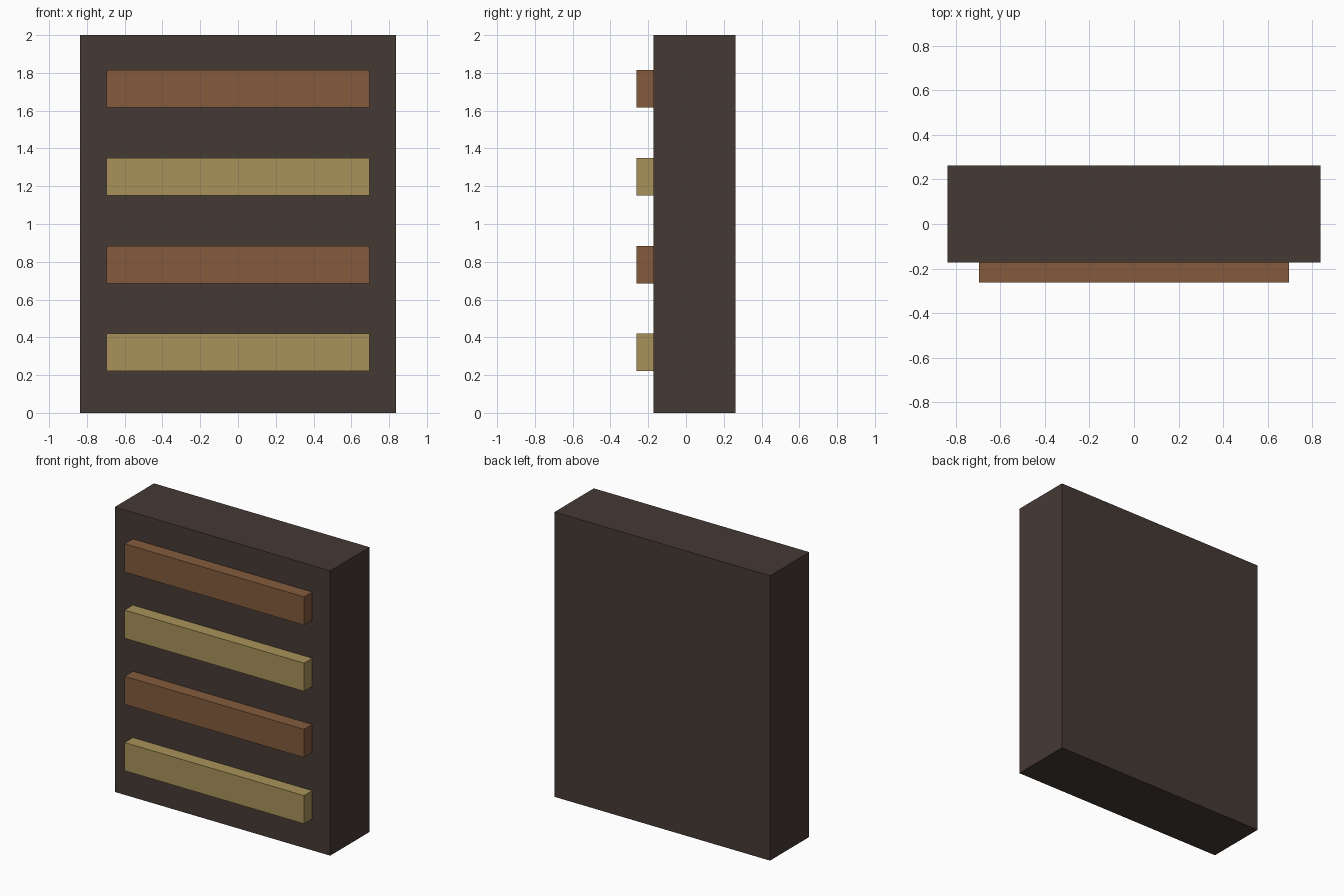
import bpy

if "Cube" in bpy.data.objects:
    bpy.data.objects.remove(bpy.data.objects["Cube"])


def material(name, rgb):
    mat = bpy.data.materials.new(name)
    mat.diffuse_color = (*rgb, 1.0)
    mat.use_nodes = True
    mat.node_tree.nodes["Principled BSDF"].inputs["Base Color"].default_value = mat.diffuse_color
    return mat


def box(name, lo, hi, mat):
    center = [(a + b) / 2 for a, b in zip(lo, hi)]
    bpy.ops.mesh.primitive_cube_add(size=1, location=center)
    ob = bpy.context.object
    ob.name = name
    ob.scale = [b - a for a, b in zip(lo, hi)]
    bpy.ops.object.transform_apply(location=False, rotation=False, scale=True)
    ob.data.materials.append(mat)
    return ob


dark = material("dark_brown", (0.060, 0.042, 0.036))
brown = material("warm_brown", (0.227, 0.105, 0.045))
straw = material("straw", (0.392, 0.288, 0.100))

HALF_W, DEPTH, FACE_Y = 0.837, 0.263, -0.172
SLAT_W, SLAT_H, PITCH = 0.697, 0.198, 0.465

# Cabinet body
box("body", (-HALF_W, FACE_Y, 0), (HALF_W, DEPTH, 2), dark)

# Front slats, alternating colours from the bottom up
for i in range(4):
    z = 0.32 + i * PITCH
    box(f"front_slat_{i + 1}",
        (-SLAT_W, -DEPTH, z - SLAT_H / 2),
        (SLAT_W, FACE_Y + 0.005, z + SLAT_H / 2),
        brown if i % 2 else straw)
